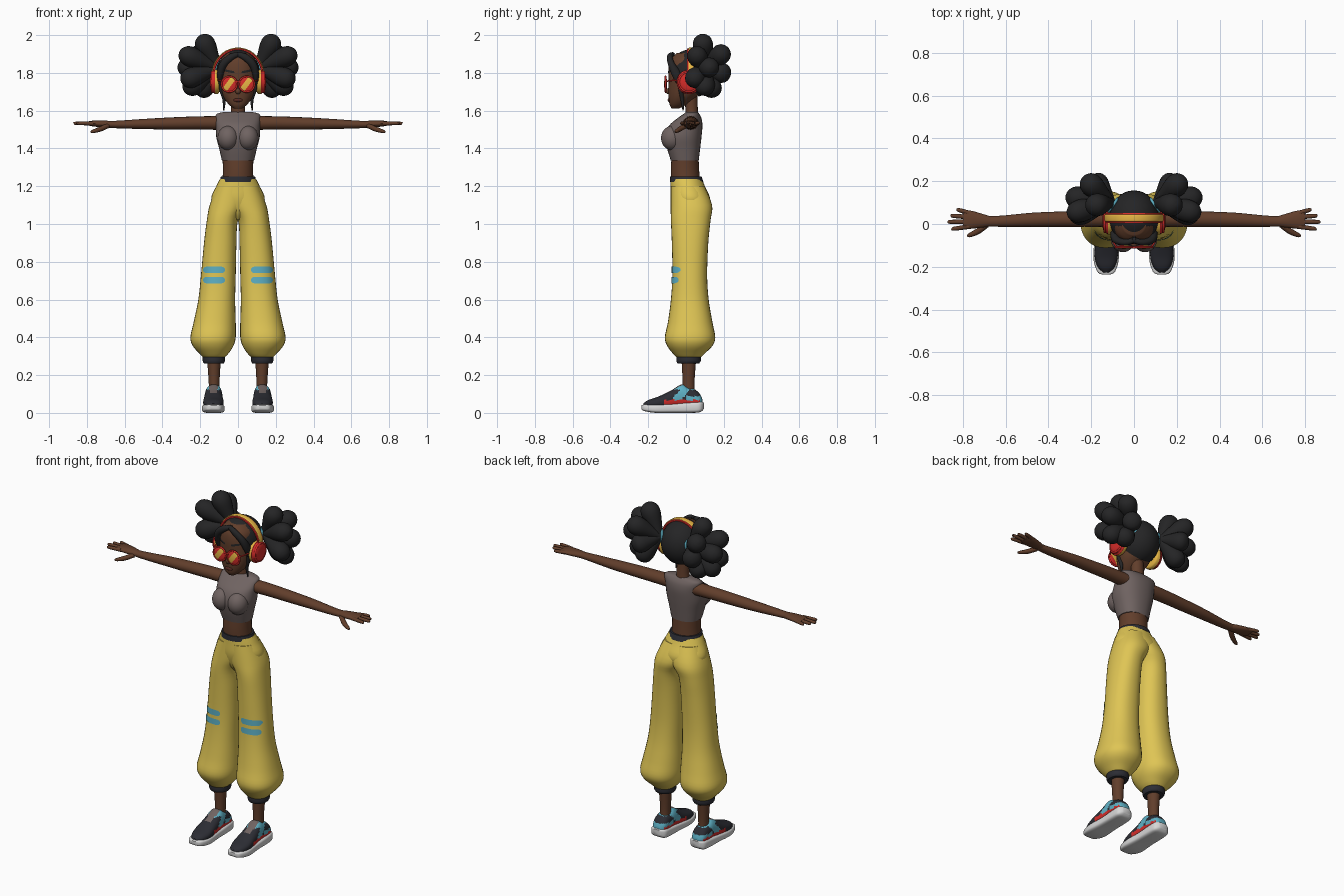
import bpy, bmesh, math
from mathutils import Vector

if "Cube" in bpy.data.objects:
    bpy.data.objects.remove(bpy.data.objects["Cube"])


def material(name, *rgb):
    m = bpy.data.materials.new(name)
    m.use_nodes = True
    m.diffuse_color = (*rgb, 1)
    m.node_tree.nodes["Principled BSDF"].inputs["Base Color"].default_value = (*rgb, 1)
    return m


SKIN = material("brown skin", .12, .048, .024)
HAIR = material("black hair", .018, .018, .019)
CHARCOAL = material("charcoal knit", .025, .026, .034)
YELLOW = material("yellow cloth", .74, .56, .09)
SHIRT = material("taupe cloth", .16, .125, .12)
TEAL = material("teal", .11, .43, .55)
RED = material("red", .66, .025, .022)
WHITE = material("white rubber", .68, .68, .68)
AMBER = material("amber", .8, .47, .06)
LIP = material("dark lips", .10, .025, .018)
SIDES = ((1, "left_"), (-1, "right_"))


def finish(bm, name, *mats, rule=None):
    bmesh.ops.remove_doubles(bm, verts=bm.verts, dist=.0001)
    bmesh.ops.recalc_face_normals(bm, faces=bm.faces)
    if rule:
        for f in bm.faces:
            f.material_index = rule(f.calc_center_median(), f.normal)
    mesh = bpy.data.meshes.new(name)
    bm.to_mesh(mesh)
    bm.free()
    for m in mats:
        mesh.materials.append(m)
    obj = bpy.data.objects.new(name, mesh)
    bpy.context.collection.objects.link(obj)
    bpy.ops.object.select_all(action='DESELECT')
    obj.select_set(True)
    bpy.context.view_layer.objects.active = obj
    bpy.ops.object.shade_smooth_by_angle(angle=math.radians(50))
    return obj


def spline(rows, steps=4):
    """Smooth interpolation through rows of numbers."""
    ext = [rows[0], *rows, rows[-1]]
    out = []
    for a, b, c, d in zip(ext, ext[1:], ext[2:], ext[3:]):
        for k in range(steps):
            t = k / steps
            out.append([q + t * (r - p) / 2 + t * t * (p - 2.5 * q + 2 * r - s / 2)
                        + t ** 3 * (1.5 * (q - r) + (s - p) / 2)
                        for p, q, r, s in zip(a, b, c, d)])
    return out + [list(rows[-1])]


def section(sides, power):
    for i in range(sides):
        a = math.tau * i / sides
        yield [math.copysign(abs(v) ** (2 / power), v) for v in (math.cos(a), math.sin(a))]


def skin(rings):
    bm = bmesh.new()
    loops = [[bm.verts.new(p) for p in ring] for ring in rings]
    n = len(loops[0])
    for lo, hi in zip(loops, loops[1:]):
        for i in range(n):
            bm.faces.new((lo[i], lo[(i + 1) % n], hi[(i + 1) % n], hi[i]))
    bm.faces.new(loops[0])
    bm.faces.new(loops[-1])
    return bm


def loft(name, axis, rows, *mats, side=1, sides=32, power=2, steps=4, rule=None):
    """Rows hold a position on the axis, then the low and high limits across it."""
    rings = []
    for t, a0, a1, b0, b1 in spline(rows, steps):
        ring = []
        for u, v in section(sides, power):
            p = [(a0 + a1 + u * (a1 - a0)) / 2, (b0 + b1 + v * (b1 - b0)) / 2]
            p.insert(axis, t)
            ring.append((p[0] * side, p[1], p[2]))
        rings.append(ring)
    return finish(skin(rings), name, *mats, rule=rule)


def sweep(name, rows, *mats, side=1, ref=(0, 1, 0), sides=16, power=2, steps=4, rule=None):
    """Rows hold a path point, then the two radii there."""
    rows = spline(rows, steps)
    pts = [Vector(r[:3]) for r in rows]
    rings = []
    for i, p in enumerate(pts):
        tangent = pts[min(i + 1, len(pts) - 1)] - pts[max(i - 1, 0)]
        across = tangent.cross(Vector(ref)).normalized()
        up = across.cross(tangent).normalized()
        ring = [p + across * u * rows[i][3] + up * v * rows[i][4] for u, v in section(sides, power)]
        rings.append([(q.x * side, q.y, q.z) for q in ring])
    return finish(skin(rings), name, *mats, rule=rule)


def ball(name, center, radii, *mats, cuts=(), rule=None):
    bm = bmesh.new()
    bmesh.ops.create_uvsphere(bm, u_segments=32, v_segments=20, radius=1)
    for v in bm.verts:
        v.co = Vector(center) + v.co * Vector(radii)
    for co, no, clear in cuts:
        bmesh.ops.bisect_plane(bm, geom=bm.verts[:] + bm.edges[:] + bm.faces[:],
                               plane_co=co, plane_no=no, clear_outer=clear)
    return finish(bm, name, *mats, rule=rule)


def torus(name, center, rotation, major, minor, mat):
    bpy.ops.mesh.primitive_torus_add(location=center, rotation=rotation, major_radius=major,
                                     minor_radius=minor, major_segments=32, minor_segments=8)
    obj = bpy.context.object
    obj.name = name
    obj.data.materials.append(mat)
    bpy.ops.object.shade_smooth()


def decal(name, target, cx, cz, half_w, half_h, mat, tilt=0):
    """A thin rounded strip laid on the front of the target."""
    bpy.context.view_layer.update()
    bm = bmesh.new()
    grid = []
    for i in range(17):
        u = -math.cos(math.pi * i / 16) * half_w
        end = max(0, abs(u) - half_w + half_h)
        h = math.sqrt(max(0, half_h ** 2 - end ** 2))
        column = []
        for v in (-h, 0, h):
            x, z = cx + u, cz + v + u * tilt
            hit, where, _, _ = target.ray_cast((x, -1, z), (0, 1, 0))
            column.append(bm.verts.new((x, (where.y if hit else 0) - .004, z)))
        grid.append(column)
    for a, b in zip(grid, grid[1:]):
        for k in range(2):
            bm.faces.new((a[k], b[k], b[k + 1], a[k + 1]))
    finish(bm, name, mat)


# Torso, neck and clothes
loft("waist", 2, [(1.2, -.085, .085, -.075, .075), (1.28, -.08, .08, -.08, .07),
                  (1.38, -.083, .083, -.075, .065)], SKIN)
loft("crop_top", 2, [(1.335, -.085, .085, -.08, .067), (1.4, -.1, .1, -.1, .075),
                     (1.46, -.115, .115, -.11, .082), (1.52, -.117, .117, -.09, .087),
                     (1.56, -.119, .119, -.045, .082), (1.583, -.112, .112, -.012, .07),
                     (1.594, -.07, .07, .0, .06)], SHIRT, power=2.3)
for s, side in SIDES:
    ball(side + "bust", (s * .052, -.072, 1.455), (.056, .06, .065), SHIRT)
sweep("neck", [(0, .03, 1.56, .05, .035), (0, .03, 1.6, .037, .033), (0, .025, 1.7, .036, .034)], SKIN)
loft("waistband", 2, [(1.222, -.099, .099, -.086, .092), (1.252, -.09, .09, -.085, .082)],
     CHARCOAL, steps=2)
loft("trouser_hips", 2, [(1.238, -.096, .096, -.083, .085), (1.2, -.115, .115, -.083, .1),
                         (1.13, -.142, .142, -.081, .128), (1.06, -.1, .1, -.06, .1),
                         (1.02, -.04, .04, -.03, .05)], YELLOW)
for s, side in SIDES:
    leg = loft(side + "trouser_leg", 2, [
        (1.2, -.06, .112, -.08, .098), (1.1, -.045, .15, -.081, .138), (1.02, .0, .165, -.08, .13),
        (.9, .008, .18, -.075, .118), (.73, .012, .196, -.072, .112), (.6, .015, .21, -.08, .12),
        (.48, .012, .235, -.096, .14), (.4, .012, .252, -.112, .155), (.355, .024, .24, -.1, .14),
        (.315, .05, .205, -.07, .1), (.295, .07, .185, -.05, .08)], YELLOW, side=s, power=2.25)
    for label, z in (("upper", .757), ("lower", .703)):
        decal(f"{side}{label}_knee_stripe", leg, s * .127, z, .058, .017, TEAL)
    loft(side + "cuff", 2, [(.262, .075, .18, -.045, .07), (.275, .069, .187, -.05, .078),
                            (.3, .069, .187, -.05, .078)], CHARCOAL, side=s)
    loft(side + "ankle", 2, [(.08, .098, .155, -.025, .05), (.16, .098, .155, -.018, .045),
                             (.3, .09, .165, -.025, .055)], SKIN, side=s)

# Shoes
def shoe_colours(c, n):
    if c.z < .068 and -.12 < c.y < .075:
        return 1
    if abs(abs(c.x) - .13) < .022 and -.1 < c.y < -.02 and n.z > .3:
        return 3
    if c.z > .122 or -.05 < c.y + (.1 - c.z) * .9 < .0 or (c.y > .0 and c.z < .088):
        return 2
    return 0


for s, side in SIDES:
    loft(side + "shoe_upper", 1, [
        (-.226, .115, .145, .02, .05), (-.2, .09, .17, .02, .068), (-.15, .076, .184, .02, .085),
        (-.08, .08, .18, .02, .118), (-.025, .083, .175, .02, .15), (.01, .084, .175, .02, .137),
        (.05, .085, .174, .02, .122), (.075, .093, .167, .02, .098), (.087, .11, .15, .03, .07)],
        CHARCOAL, RED, TEAL, SHIRT, side=s, power=2.4, steps=6, sides=40, rule=shoe_colours)
    loft(side + "shoe_sole", 1, [
        (-.236, .11, .15, .02, .04), (-.222, .088, .172, .01, .044), (-.16, .071, .19, .0, .046),
        (-.06, .076, .184, .0, .05), (.03, .077, .183, .0, .058), (.075, .082, .178, .004, .06),
        (.094, .105, .155, .02, .055)], WHITE, side=s, power=4)

# Arms and hands
for s, side in SIDES:
    sweep(side + "arm", [(.085, .025, 1.535, .04, .037), (.2, .025, 1.535, .038, .035),
                         (.32, .023, 1.533, .036, .033), (.47, .02, 1.53, .033, .028),
                         (.62, .013, 1.527, .026, .021), (.7, .012, 1.527, .024, .017)],
          SKIN, side=s, ref=(0, 0, 1))
    sweep(side + "palm", [(.67, .012, 1.527, .023, .018), (.72, .016, 1.53, .034, .018),
                          (.77, .02, 1.532, .043, .015), (.8, .02, 1.533, .04, .009)],
          SKIN, side=s, ref=(0, 0, 1))
    for name, y, tip_y, tip_x in (("little", .051, .065, .83), ("ring", .032, .038, .857),
                                  ("middle", .01, .01, .87), ("index", -.012, -.022, .853)):
        sweep(f"{side}{name}_finger", [(.77, y, 1.532, .011, .011),
              (tip_x - .012, tip_y, 1.533, .0095, .009), (tip_x, tip_y, 1.532, .004, .004)],
              SKIN, side=s, ref=(0, 0, 1), sides=10)
    sweep(side + "thumb", [(.69, -.003, 1.52, .015, .013), (.73, -.034, 1.502, .014, .013),
                           (.768, -.052, 1.49, .01, .009), (.78, -.056, 1.487, .004, .004)],
          SKIN, side=s, ref=(0, 0, 1), sides=10)

# Head and face
head = loft("head", 2, [
    (1.612, -.022, .022, -.076, -.035), (1.63, -.046, .046, -.086, .0), (1.66, -.07, .07, -.091, .04),
    (1.7, -.088, .088, -.093, .08), (1.76, -.099, .099, -.092, .11), (1.82, -.1, .1, -.093, .12),
    (1.87, -.09, .09, -.082, .11), (1.905, -.055, .055, -.05, .075)], SKIN, power=2.2)
ball("nose", (0, -.093, 1.703), (.014, .014, .016), SKIN)
ball("lips", (0, -.088, 1.656), (.025, .009, .01), LIP)
for s, side in SIDES:
    decal(side + "eyebrow", head, s * .045, 1.808, .026, .006, HAIR, tilt=s * .2)

# Sunglasses
for s, side in SIDES:
    middle = Vector((s * .046, -.108, 1.74))
    slant = Vector((.8, 0, -.6))
    ball(side + "lens", middle, (.039, .008, .041), RED, AMBER,
         cuts=[(middle + slant * d, slant, False) for d in (-.016, .012)],
         rule=lambda c, n: int(-.016 < (c - middle).dot(slant) < .012))
    torus(side + "lens_rim", middle, (math.pi / 2, 0, 0), .041, .005, RED)
    sweep(side + "glasses_arm", [(.082, -.106, 1.755, .004, .004), (.102, -.07, 1.76, .004, .004),
                                 (.108, .02, 1.76, .004, .004)], RED, side=s, ref=(0, 0, 1), sides=8)
sweep("glasses_bridge", [(-.015, -.11, 1.755, .005, .005), (.015, -.11, 1.755, .005, .005)], RED, sides=8)

# Hair cap, front locks and bunches
ball("hair_cap", (0, .03, 1.797), (.116, .127, .128), HAIR,
     cuts=[((0, -.09, 1.875), (0, -.21, -.165), True)])
LOBES = [(.2, .085, 2.0), (.235, .215, 1.925), (.31, .045, 1.91), (.32, .13, 1.83),
         (.2, .225, 1.79), (.285, .1, 1.7), (.3, .03, 1.755), (.21, .15, 1.68)]
LOBE_SHAPE = ((0, .02), (.3, .036), (.65, .053), (.85, .048), (.96, .028), (1, .006))
for s, side in SIDES:
    sweep(side + "parted_lock", [(-.01, -.07, 1.9, .01, .012), (.035, -.086, 1.885, .018, .015),
                                 (.078, -.077, 1.845, .02, .018), (.094, -.05, 1.79, .017, .024),
                                 (.096, -.03, 1.73, .006, .01)], HAIR, side=s)
    sweep(side + "side_strand", [(.09, -.04, 1.8, .012, .014), (.09, -.03, 1.72, .011, .012),
                                 (.074, -.02, 1.66, .009, .01), (.076, -.015, 1.6, .003, .003)],
          HAIR, side=s, sides=10)
    root = Vector((.105, .1, 1.825))
    for i, tip in enumerate(LOBES):
        path = [(*root.lerp(Vector(tip), t), r, r) for t, r in LOBE_SHAPE]
        sweep(f"{side}hair_lobe_{i}", path, HAIR, side=s)
    torus(side + "hair_tie", (s * .098, .088, 1.825), (0, s * math.pi / 2, s * .6), .035, .007, TEAL)

# Headphones
def arch(out, thick, wide):
    angles = [math.radians(a) for a in range(-15, 196, 15)]
    return [((.129 + out) * math.cos(a), .028, 1.79 + (.134 + out) * math.sin(a), thick, wide)
            for a in angles]


sweep("headband_edge", arch(0, .006, .024), RED, power=4, steps=3)
sweep("headband", arch(.004, .006, .016), AMBER, power=4, steps=3)
for s, side in SIDES:
    sweep(side + "ear_cup", [(x, .015, 1.752, r, r) for x, r in
          ((.098, .05), (.104, .062), (.122, .065), (.126, .06), (.138, .054), (.146, .035), (.148, .008))],
          AMBER, RED, side=s, ref=(0, 0, 1), sides=32,
          rule=lambda c, n: int(abs(c.x) > .122))
    torus(side + "cup_ring", (s * .137, .015, 1.752), (0, math.pi / 2, 0), .052, .006, RED)
